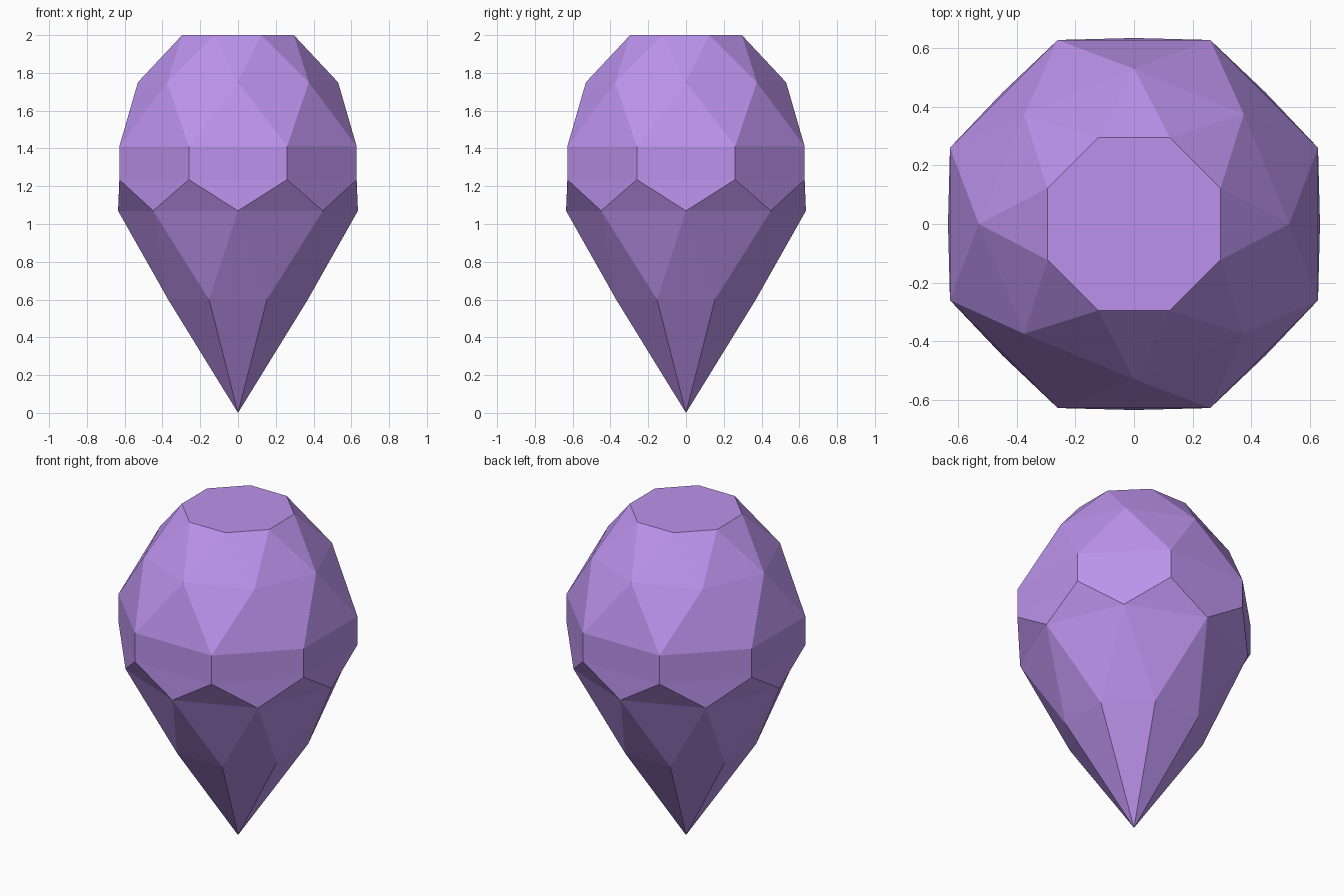
import bpy, bmesh
from math import sin, cos, pi

if "Cube" in bpy.data.objects:
    bpy.data.objects.remove(bpy.data.objects["Cube"])

N = 8
bm = bmesh.new()


def ring(radius, z, shift):
    """Octagonal ring of vertices, turned by a fraction of one side."""
    return [bm.verts.new((radius * cos(2 * pi * (i + shift) / N),
                          radius * sin(2 * pi * (i + shift) / N), z))
            for i in range(N)]


# Facet rings from tip to table; half-shifted rings sit between the others
tip = bm.verts.new((0, 0, 0))
lower = ring(0.40, 0.60, 0.5)
belt = ring(0.635, 1.07, 0)
girdle_low = ring(0.68, 1.235, 0.5)
girdle_top = ring(0.68, 1.41, 0.5)
crown = ring(0.53, 1.75, 0)
table = ring(0.32, 2.0, 0.5)


def zigzag(whole, half):
    """Band of triangles between an unshifted and a half-shifted ring."""
    for i in range(N):
        bm.faces.new((whole[i], whole[(i + 1) % N], half[i]))
        bm.faces.new((half[i - 1], half[i], whole[i]))


# Pointed pavilion
for i in range(N):
    bm.faces.new((tip, lower[i], lower[i - 1]))
zigzag(belt, lower)

# Girdle: upright panels with pointed lower ends
zigzag(belt, girdle_low)
for i in range(N):
    bm.faces.new((girdle_low[i - 1], girdle_low[i], girdle_top[i], girdle_top[i - 1]))

# Crown and flat table
zigzag(crown, girdle_top)
zigzag(crown, table)
bm.faces.new(table)

bmesh.ops.recalc_face_normals(bm, faces=bm.faces)
mesh = bpy.data.meshes.new("gemstone")
bm.to_mesh(mesh)
bm.free()

gem = bpy.data.objects.new("gemstone", mesh)
bpy.context.collection.objects.link(gem)
violet = bpy.data.materials.new("violet")
violet.diffuse_color = (0.50, 0.29, 0.84, 1)
violet.use_nodes = True
violet.node_tree.nodes["Principled BSDF"].inputs["Base Color"].default_value = violet.diffuse_color
mesh.materials.append(violet)
